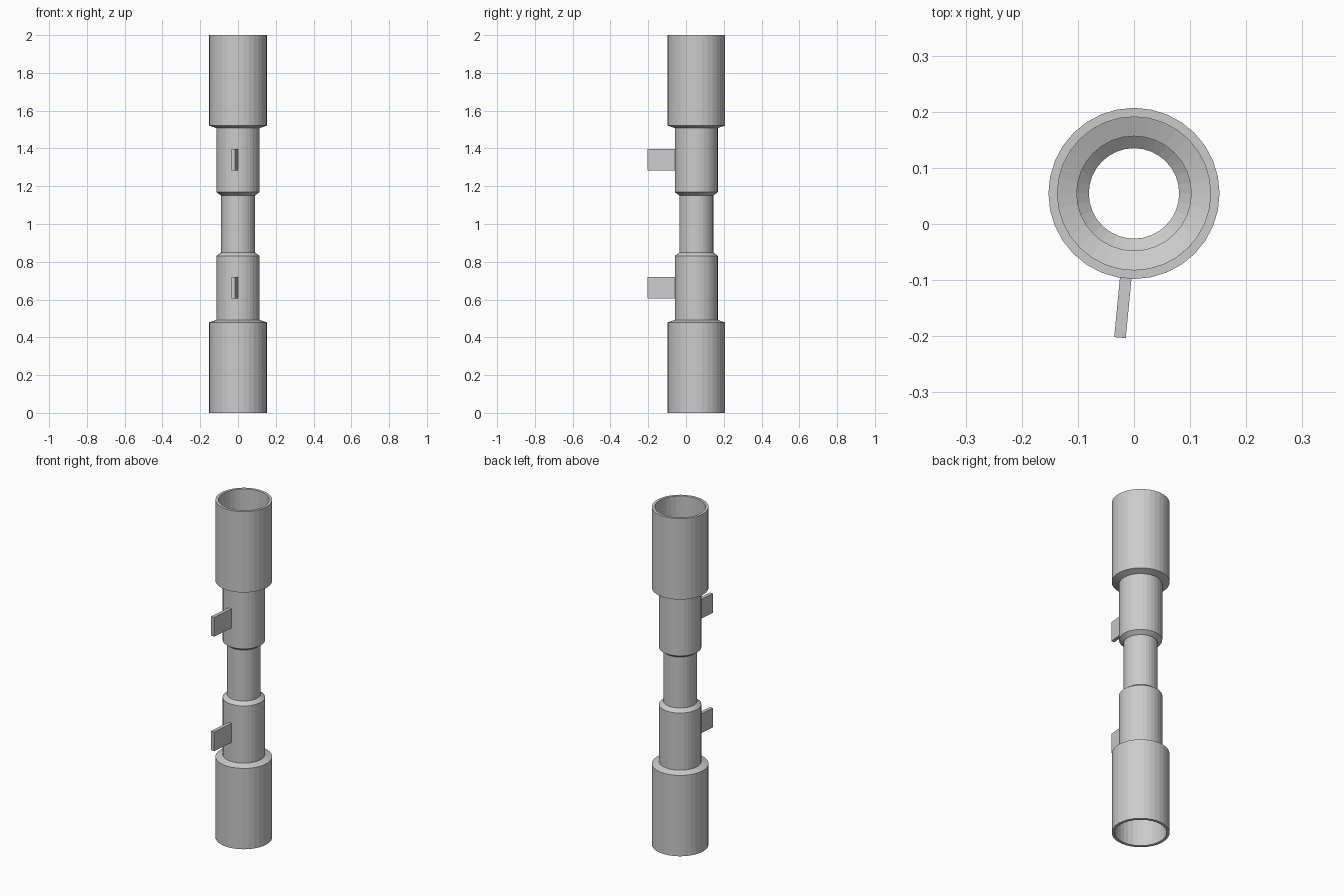
import bpy, bmesh, math
from mathutils import Vector

if "Cube" in bpy.data.objects:
    bpy.data.objects.remove(bpy.data.objects["Cube"])

AXIS_Y = 0.0545
SIDES = 32
BORE = 0.895  # inner radius as a share of the outer radius


def finish(name, bm):
    bmesh.ops.recalc_face_normals(bm, faces=bm.faces[:])
    mesh = bpy.data.meshes.new(name)
    bm.to_mesh(mesh)
    bm.free()
    obj = bpy.data.objects.new(name, mesh)
    bpy.context.collection.objects.link(obj)
    return obj


# Stepped hollow pipe: lower half profile mirrored about z = 1, outside then inside
half = [(0.1525, 0.0), (0.1525, 0.479), (0.114, 0.492),
        (0.114, 0.831), (0.090, 0.849)]
outer = half + [(r, 2 - z) for r, z in reversed(half)]
profile = outer + [(r * BORE, z) for r, z in reversed(outer)]

bm = bmesh.new()
rings = []
for r, z in profile:
    rings.append([bm.verts.new((r * math.cos(a), AXIS_Y + r * math.sin(a), z))
                  for a in (2 * math.pi * i / SIDES for i in range(SIDES))])
for k, ring in enumerate(rings):
    nxt = rings[(k + 1) % len(rings)]
    for i in range(SIDES):
        j = (i + 1) % SIDES
        bm.faces.new((ring[i], ring[j], nxt[j], nxt[i]))
finish("stepped_pipe", bm)


# Thin flat tabs, slightly turned, rooted in the pipe wall
def tab(name, z0, z1):
    tip = Vector((-0.025, -0.2025))
    along = Vector((0.096, 0.9954))
    side = Vector((0.9954, -0.096)) * 0.0103
    root = tip + along * 0.15
    corners = [tip - side, tip + side, root + side, root - side]
    bm = bmesh.new()
    face = bm.faces.new([bm.verts.new((c.x, c.y, z0)) for c in corners])
    top = bmesh.ops.extrude_face_region(bm, geom=[face])["geom"]
    bmesh.ops.translate(bm, vec=(0, 0, z1 - z0),
                        verts=[g for g in top if isinstance(g, bmesh.types.BMVert)])
    if not any(f.normal.z < -0.5 for f in bm.faces) and len(bm.faces) < 6:
        bm.faces.new([v for v in bm.verts if abs(v.co.z - z0) < 1e-6])
    finish(name, bm)


tab("lower_tab", 0.605, 0.719)
tab("upper_tab", 1.283, 1.397)
